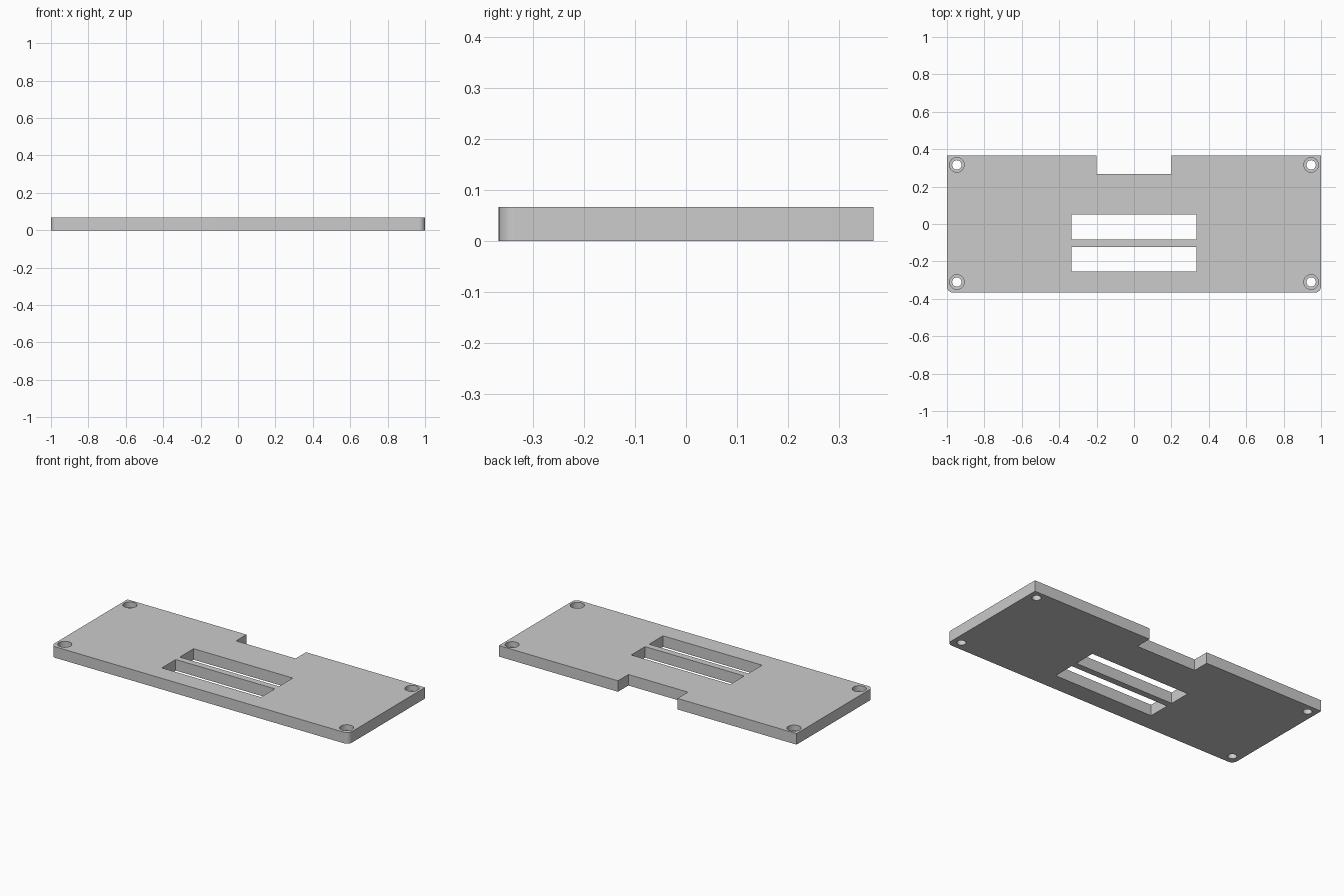
import bpy, bmesh
from math import sin, cos, pi

if "Cube" in bpy.data.objects:
    bpy.data.objects.remove(bpy.data.objects["Cube"])

T = 0.067            # plate thickness
HX, HY = 1.0, 0.367  # half sizes
R = 0.033            # front corner radius


def arc(cx, cy, start):
    return [(cx + R * cos(start + i * pi / 16), cy + R * sin(start + i * pi / 16))
            for i in range(9)]


def prism(name, points, z0, z1):
    bm = bmesh.new()
    face = bm.faces.new([bm.verts.new((x, y, z0)) for x, y in points])
    ext = bmesh.ops.extrude_face_region(bm, geom=[face])
    bmesh.ops.translate(bm, vec=(0, 0, z1 - z0),
                        verts=[v for v in ext["geom"] if isinstance(v, bmesh.types.BMVert)])
    bmesh.ops.recalc_face_normals(bm, faces=bm.faces)
    mesh = bpy.data.meshes.new(name)
    bm.to_mesh(mesh)
    bm.free()
    obj = bpy.data.objects.new(name, mesh)
    bpy.context.collection.objects.link(obj)
    return obj


def circle(cx, cy, r, n=32):
    return [(cx + r * cos(2 * pi * i / n), cy + r * sin(2 * pi * i / n)) for i in range(n)]


def cut(target, cutter):
    mod = target.modifiers.new(cutter.name, "BOOLEAN")
    mod.operation = "DIFFERENCE"
    mod.solver = "EXACT"
    mod.object = cutter
    cutter.hide_render = True
    bpy.context.view_layer.objects.active = target
    bpy.ops.object.modifier_apply(modifier=mod.name)
    bpy.data.objects.remove(cutter)


# plate with rear notch and rounded front corners
outline = (arc(-HX + R, -HY + R, pi) + arc(HX - R, -HY + R, 1.5 * pi)
           + [(HX, HY), (0.2, HY), (0.2, 0.267), (-0.2, 0.267), (-0.2, HY), (-HX, HY)])
plate = prism("mounting_plate", outline, 0, T)

# two long slots
for y0, y1 in ((-0.083, 0.05), (-0.255, -0.122)):
    cut(plate, prism("slot_cutter", [(-0.333, y0), (0.333, y0), (0.333, y1), (-0.333, y1)],
                     -0.1, 0.2))

# counterbored corner screw holes
for x in (-0.947, 0.947):
    for y in (-0.31, 0.316):
        cut(plate, prism("hole_cutter", circle(x, y, 0.025), -0.1, 0.2))
        cut(plate, prism("counterbore_cutter", circle(x, y, 0.039), T / 2, 0.2))

# smooth the curved walls only
bpy.ops.object.select_all(action="DESELECT")
plate.select_set(True)
bpy.context.view_layer.objects.active = plate
bpy.ops.object.shade_smooth_by_angle()
